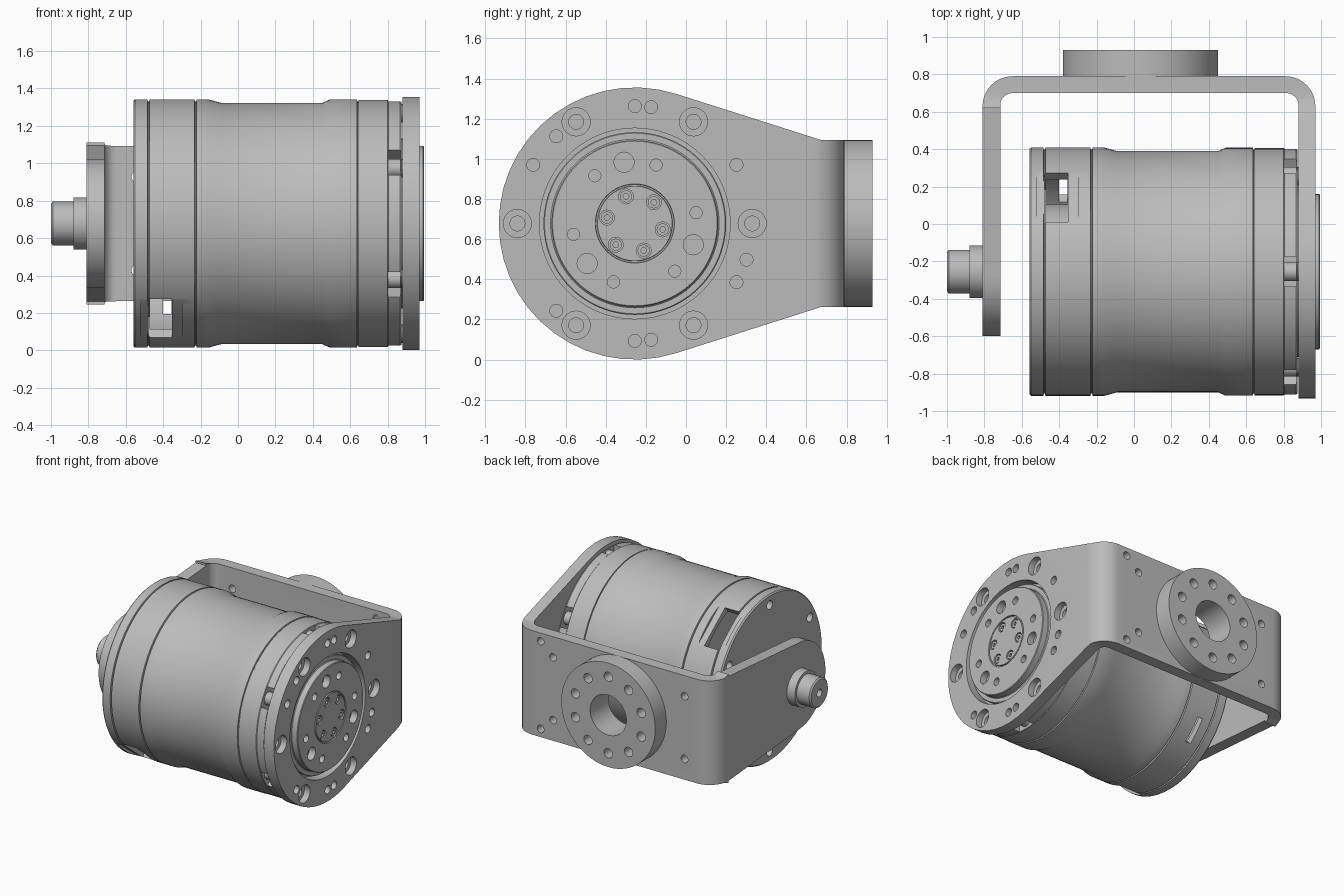
import bpy, bmesh
from math import sin, cos, acos, atan2, hypot, pi, radians
from mathutils import Matrix, Vector

if "Cube" in bpy.data.objects:
    bpy.data.objects.remove(bpy.data.objects["Cube"])

CY, CZ = -0.255, 0.678          # motor axis, along x
FX = 0.035                      # centre of the rear flange
ROT = {"X": Matrix.Rotation(pi / 2, 4, "Y"), "Y": Matrix.Rotation(pi / 2, 4, "X")}

grey = bpy.data.materials.new("machined_grey")
grey.use_nodes = True
grey.diffuse_color = (0.5, 0.5, 0.5, 1)
grey.node_tree.nodes["Principled BSDF"].inputs["Base Color"].default_value = (0.5, 0.5, 0.5, 1)


def finish(bm, name):
    bmesh.ops.recalc_face_normals(bm, faces=bm.faces)
    mesh = bpy.data.meshes.new(name)
    bm.to_mesh(mesh)
    bm.free()
    mesh.materials.append(grey)
    ob = bpy.data.objects.new(name, mesh)
    bpy.context.collection.objects.link(ob)
    return ob


def cylinders(name, axis, items, segs=24):
    """items: (centre, radius, length)"""
    bm = bmesh.new()
    for centre, r, length in items:
        bmesh.ops.create_cone(bm, cap_ends=True, segments=segs, radius1=r, radius2=r,
                              depth=length, matrix=Matrix.Translation(centre) @ ROT[axis])
    return finish(bm, name)


def lathe(name, profile, closed=False, segs=96):
    """Turn (x, radius) points about the motor axis."""
    bm = bmesh.new()
    rings = [[bm.verts.new((x, CY + r * cos(2 * pi * i / segs), CZ + r * sin(2 * pi * i / segs)))
              for i in range(segs)] for x, r in profile]
    pairs = list(zip(rings, rings[1:]))
    if closed:
        pairs.append((rings[-1], rings[0]))
    else:
        bm.faces.new(rings[0])
        bm.faces.new(rings[-1])
    for a, b in pairs:
        for i in range(segs):
            j = (i + 1) % segs
            bm.faces.new((a[i], a[j], b[j], b[i]))
    return finish(bm, name)


def prism(name, points, offset):
    bm = bmesh.new()
    face = bm.faces.new([bm.verts.new(p) for p in points])
    out = bmesh.ops.extrude_face_region(bm, geom=[face])["geom"]
    bmesh.ops.translate(bm, vec=offset, verts=[v for v in out if isinstance(v, bmesh.types.BMVert)])
    return finish(bm, name)


def boxes(name, items):
    """Boxes set around the motor axis: (angle, x0, x1, r0, r1, half_width)"""
    bm = bmesh.new()
    for ang, x0, x1, r0, r1, w in items:
        m = (Matrix.Translation((0, CY, CZ)) @ Matrix.Rotation(radians(ang), 4, "X")
             @ Matrix.Translation(((x0 + x1) / 2, (r0 + r1) / 2, 0))
             @ Matrix.Diagonal((x1 - x0, r1 - r0, 2 * w, 1)))
        bmesh.ops.create_cube(bm, size=1, matrix=m)
    return finish(bm, name)


def boolean(ob, cutter, op="DIFFERENCE"):
    mod = ob.modifiers.new("cut", "BOOLEAN")
    mod.operation, mod.solver, mod.object = op, "EXACT", cutter
    bpy.context.view_layer.objects.active = ob
    bpy.ops.object.modifier_apply(modifier=mod.name)
    bpy.data.objects.remove(cutter)


def polar(x, r, ang):
    return (x, CY + r * cos(radians(ang)), CZ + r * sin(radians(ang)))


def arc(cx, cy, r, a0, a1, n):
    return [(cx + r * cos(radians(a0 + (a1 - a0) * i / n)),
             cy + r * sin(radians(a0 + (a1 - a0) * i / n))) for i in range(n + 1)]


def arm_outline(r, y_end, half, n):
    """Round nose of radius r, tangent to straight edges ending at (y_end, +-half)."""
    dy = y_end - CY
    t = (atan2(half, dy) + acos(r / hypot(dy, half))) * 180 / pi
    return [(y_end, CZ + half)] + arc(CY, CZ, r, t, 360 - t, n) + [(y_end, CZ - half)]


# U bracket: bent strip trimmed by the side outlines
outer = arc(0.81, 0.63, 0.16, 0, 90, 8) + arc(-0.65, 0.63, 0.16, 90, 180, 8)
inner = arc(-0.65, 0.635, 0.065, 180, 90, 6) + arc(0.815, 0.635, 0.065, 90, 0, 6)
strip = [(0.97, -1.0)] + outer + [(-0.81, -1.0), (-0.715, -1.0)] + inner + [(0.88, -1.0)]
bracket = prism("u_bracket", [(x, y, -0.2) for x, y in strip], (0, 0, 1.8))
side = arm_outline(0.678, 0.67, 0.417, 28)
side = [(0.9, CZ + 0.415), (0.71, CZ + 0.415)] + side + [(0.71, CZ - 0.415), (0.9, CZ - 0.415)]
boolean(bracket, prism("side_mask", [(-1.2, y, z) for y, z in side], (2.4, 0, 0)), "INTERSECT")
nose = arm_outline(0.345, 0.62, 0.417, 32)
waste = nose + [(0.62, -0.4), (-1.3, -0.4), (-1.3, 1.8), (0.62, 1.8)]
boolean(bracket, prism("nose_waste", [(-1.1, y, z) for y, z in waste], (0.6, 0, 0)))

# Bracket holes
boolean(bracket, cylinders("bore", "X", [((0.92, CY, CZ), 0.475, 0.3)], 96))
holes = [(polar(0.92, 0.585, 60 * k), 0.037, 0.3) for k in range(6)]
holes += [(polar(0.92, 0.585, a), 0.032, 0.3) for a in (30, 90, 150, 270, 330, 342, 82, 278, 132, 228)]
boolean(bracket, cylinders("arm_holes", "X", holes))
boolean(bracket, cylinders("counterbores", "X", [(polar(0.97, 0.585, 60 * k), 0.07, 0.1) for k in range(6)], 32))
back = [((x, 0.75, CZ + s * z), 0.03, 0.3) for s in (-1, 1)
        for x, z in ((0.73, 0.35), (0.62, 0.25), (-0.54, 0.25))]
boolean(bracket, cylinders("back_holes", "Y", back))
boolean(bracket, cylinders("back_bore", "Y", [((FX, 0.75, CZ), 0.16, 0.3)], 48))

# Rear mounting flange
flange = cylinders("rear_flange", "Y", [((FX, 0.86, CZ), 0.415, 0.14)], 64)
boolean(flange, cylinders("flange_bore", "Y", [((FX, 0.86, CZ), 0.16, 0.4)], 48))
ring = [((FX + 0.305 * cos(k * pi / 5 + pi / 2), 0.9, CZ + 0.305 * sin(k * pi / 5 + pi / 2)), 0.037, 0.2)
        for k in range(10)]
boolean(flange, cylinders("flange_holes", "Y", ring))

# Motor housing with grooves and a slimmer waist
housing = lathe("motor_housing", [
    (-0.56, 0.655), (-0.55, 0.664), (-0.485, 0.664), (-0.482, 0.652), (-0.476, 0.652), (-0.473, 0.664),
    (-0.233, 0.664), (-0.23, 0.652), (-0.224, 0.652), (-0.221, 0.664), (-0.16, 0.664), (-0.09, 0.645),
    (0.45, 0.645), (0.49, 0.663), (0.636, 0.663), (0.638, 0.652), (0.643, 0.652), (0.645, 0.661),
    (0.8, 0.661), (0.805, 0.657), (0.865, 0.657), (0.875, 0.65)])
boolean(housing, lathe("cable_chamber", [(-0.47, 0.36), (-0.47, 0.61), (-0.33, 0.61), (-0.33, 0.36)], True))
boolean(housing, boxes("window_flats", [(a, -0.52, -0.3, 0.644, 0.8, 0.25) for a in (52, 232)]))
boolean(housing, boxes("windows", [(a, -0.478, -0.352, 0.5, 0.8, 0.166) for a in (52, 232)]))
boolean(housing, boxes("cable_slot", [(-43, -0.4, -0.355, 0.5, 0.8, 0.1)]))
boolean(housing, boxes("screw_notches", [(30 + 60 * k, 0.803, 0.868, 0.54, 0.8, 0.078) for k in range(6)]))
boolean(housing, cylinders("end_holes", "X", [(polar(-0.56, 0.585, 30 + 60 * k), 0.035, 0.1) for k in range(6)]))

# Screws standing in the rim notches
notch_screws = cylinders("notch_screws", "X", [(polar(0.84, 0.59, 30 + 60 * k), 0.05, 0.08) for k in range(6)])

# Output disc with its hub groove and bolt pattern
disc = lathe("output_disc", [
    (0.86, 0.455), (0.935, 0.455), (0.94, 0.45), (0.94, 0.42), (0.945, 0.415), (0.99, 0.415), (0.995, 0.41),
    (0.995, 0.197), (0.985, 0.195), (0.985, 0.188), (0.995, 0.186)])
bolts = [(polar(1.0, 0.31, 10 + 60 * k), 0.03, 0.12) for k in range(6)]
bolts += [(polar(1.0, 0.31, 100 + 120 * k), 0.05, 0.12) for k in range(3)]
boolean(disc, cylinders("disc_holes", "X", bolts))
boolean(disc, cylinders("hub_holes", "X", [(polar(1.0, 0.142, 48 + 60 * k), 0.037, 0.06) for k in range(6)]))
hub_screws = cylinders("hub_screws", "X", [(polar(0.975, 0.142, 48 + 60 * k), 0.03, 0.03) for k in range(6)])
boolean(hub_screws, cylinders("sockets", "X", [(polar(0.99, 0.142, 48 + 60 * k), 0.015, 0.04) for k in range(6)], 6))

# Pivot pin on the outside of the short arm
pin = lathe("pivot_pin", [(-1.0, 0.105), (-0.99, 0.117), (-0.88, 0.117), (-0.88, 0.14), (-0.8, 0.14)], segs=48)
boolean(pin, cylinders("pin_hole", "X", [((-1.0, CY, CZ), 0.03, 0.1)]))

# Smooth shading with sharp edges kept
bpy.ops.object.select_all(action="DESELECT")
for ob in (bracket, flange, housing, notch_screws, disc, hub_screws, pin):
    ob.select_set(True)
bpy.context.view_layer.objects.active = housing
bpy.ops.object.shade_smooth_by_angle(angle=radians(30))
